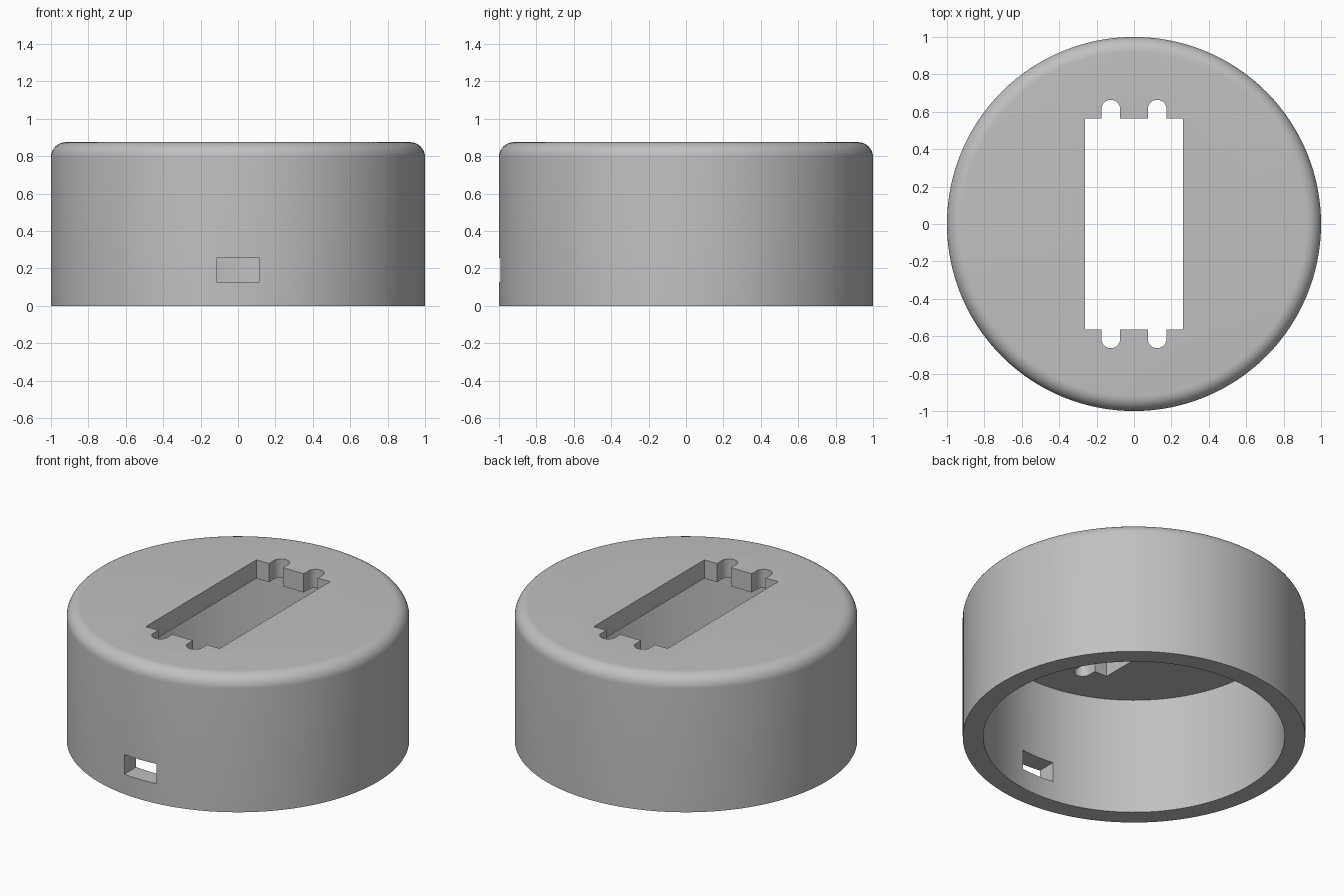
import bpy, bmesh, math

cube = bpy.data.objects.get("Cube")
if cube:
    bpy.data.objects.remove(cube, do_unlink=True)

HEIGHT, WALL, FILLET, SIDES = 0.875, 0.12, 0.08, 128

grey = bpy.data.materials.new("plain grey")
grey.use_nodes = True
COLOUR = (0.53, 0.53, 0.53, 1)
grey.diffuse_color = COLOUR
grey.node_tree.nodes["Principled BSDF"].inputs["Base Color"].default_value = COLOUR


def make_object(name, bm):
    bmesh.ops.recalc_face_normals(bm, faces=bm.faces)
    mesh = bpy.data.meshes.new(name)
    bm.to_mesh(mesh)
    bm.free()
    mesh.materials.append(grey)
    obj = bpy.data.objects.new(name, mesh)
    bpy.context.collection.objects.link(obj)
    return obj


def prism(outline, z0, z1):
    """Solid made by extruding an xy outline from z0 to z1."""
    bm = bmesh.new()
    face = bm.faces.new([bm.verts.new((x, y, z0)) for x, y in outline])
    new = bmesh.ops.extrude_face_region(bm, geom=[face])["geom"]
    verts = [v for v in new if isinstance(v, bmesh.types.BMVert)]
    bmesh.ops.translate(bm, verts=verts, vec=(0, 0, z1 - z0))
    return bm


def arc(cx, cy, r, start, end, steps):
    angles = [start + (end - start) * i / steps for i in range(steps + 1)]
    return [(cx + r * math.cos(a), cy + r * math.sin(a)) for a in angles]


def circle(r):
    return arc(0, 0, r, 0, 2 * math.pi, SIDES)[:-1]


# Round body with a filleted top rim
bm = prism(circle(1), 0, HEIGHT)
rim = [e for e in bm.edges if all(v.co.z > HEIGHT - 0.01 for v in e.verts)]
bmesh.ops.bevel(bm, geom=rim, offset=FILLET, segments=10, profile=0.5,
                affect='EDGES')
housing = make_object("round_housing", bm)

# Hollow inside, open at the bottom
cavity = make_object("cavity_cutter",
                     prism(circle(1 - WALL), -0.2, HEIGHT - WALL))

# Top window: a rectangle with two rounded notches at each end
HALF_X, HALF_Y, NOTCH_X, NOTCH_R, NOTCH_END = 0.263, 0.563, 0.124, 0.05, 0.664
half = [(HALF_X, HALF_Y)]
for cx in (NOTCH_X, -NOTCH_X):
    half.append((cx + NOTCH_R, HALF_Y))
    half += arc(cx, NOTCH_END - NOTCH_R, NOTCH_R, 0, math.pi, 16)
    half.append((cx - NOTCH_R, HALF_Y))
half.append((-HALF_X, HALF_Y))
outline = half + [(-x, -y) for x, y in half]
window = make_object("window_cutter", prism(outline, HEIGHT - 0.3, HEIGHT + 0.2))

# Cable port through the front wall
port_outline = [(-0.115, -1.2), (0.115, -1.2), (0.115, -0.6), (-0.115, -0.6)]
port = make_object("port_cutter", prism(port_outline, 0.128, 0.255))

# Cut the openings
bpy.ops.object.select_all(action='DESELECT')
bpy.context.view_layer.objects.active = housing
housing.select_set(True)
for cutter in (cavity, window, port):
    cutter.hide_render = True
    mod = housing.modifiers.new(cutter.name, 'BOOLEAN')
    mod.operation = 'DIFFERENCE'
    mod.solver = 'EXACT'
    mod.object = cutter
    bpy.ops.object.modifier_apply(modifier=mod.name)
    bpy.data.objects.remove(cutter, do_unlink=True)

bpy.ops.object.shade_smooth_by_angle(angle=math.radians(30))
